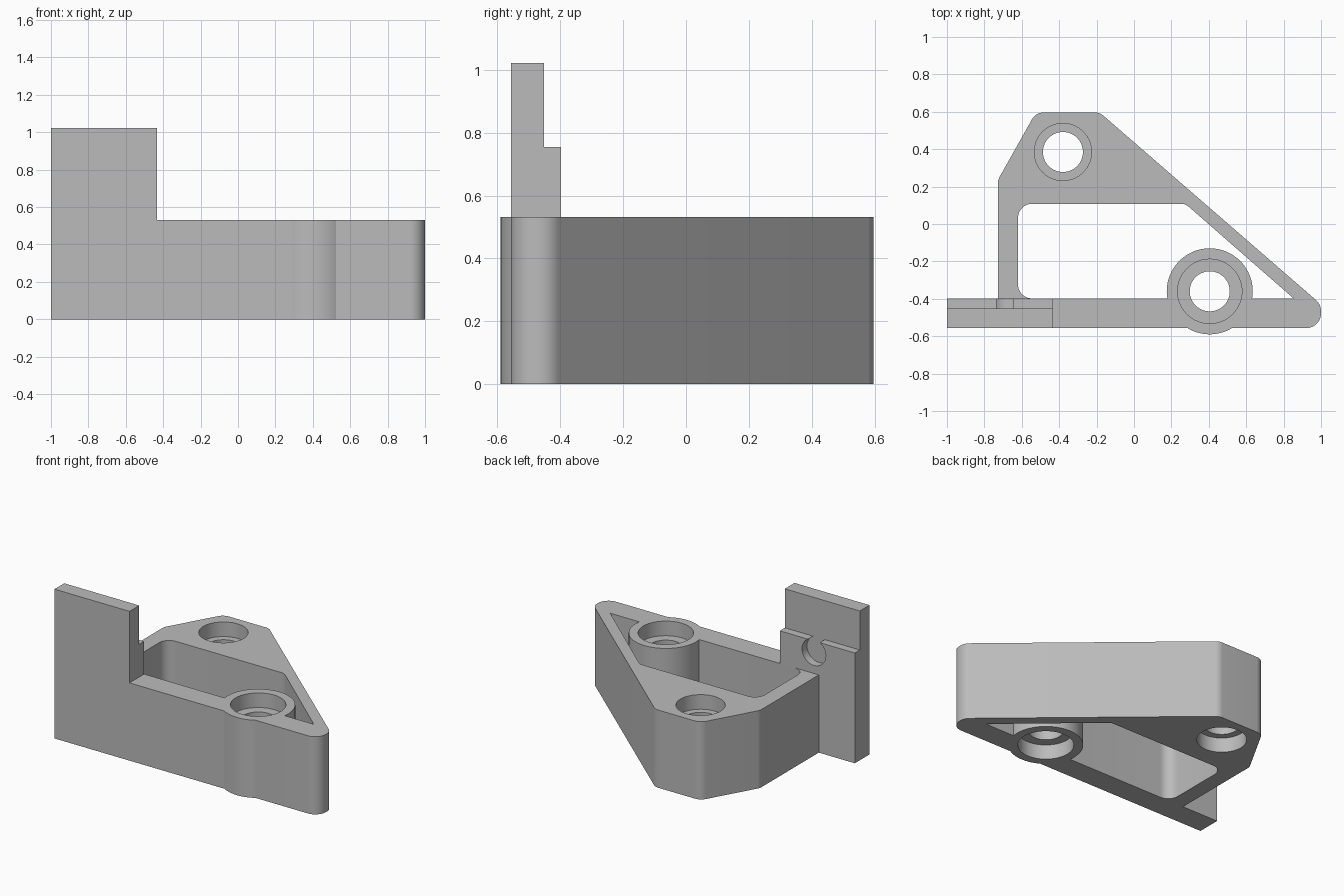
import bpy, bmesh, math
from mathutils import Vector, Matrix

cube = bpy.data.objects.get("Cube")
if cube:
    bpy.data.objects.remove(cube, do_unlink=True)

grey = bpy.data.materials.new("plain grey")
grey.use_nodes = True
grey.diffuse_color = (0.5, 0.5, 0.5, 1)
grey.node_tree.nodes["Principled BSDF"].inputs["Base Color"].default_value = (0.5, 0.5, 0.5, 1)

HEIGHT = 0.532
FRONT, BACK = -0.557, -0.398     # front bar
FRAME_HOLE = (-0.38, 0.385)
BOSS = (0.405, -0.36)


def rounded(corners, steps=10):
    """Outline from (x, y, radius) corners, with arcs at the corners."""
    out = []
    for i, (x, y, r) in enumerate(corners):
        p = Vector((x, y))
        if r == 0:
            out.append(p)
            continue
        a = (Vector(corners[i - 1][:2]) - p).normalized()
        b = (Vector(corners[(i + 1) % len(corners)][:2]) - p).normalized()
        half = a.angle(b) / 2
        centre = p + (a + b).normalized() * (r / math.sin(half))
        start = p + a * (r / math.tan(half)) - centre
        end = p + b * (r / math.tan(half)) - centre
        sweep = start.angle_signed(end)
        for k in range(steps + 1):
            out.append(centre + Matrix.Rotation(-sweep * k / steps, 2) @ start)
    return out


def prism(name, outline, low, high, place=lambda u, v, w: (u, v, w)):
    """Extrude an outline between two levels."""
    bm = bmesh.new()
    face = bm.faces.new([bm.verts.new(place(p[0], p[1], low)) for p in outline])
    shift = Vector(place(0, 0, high)) - Vector(place(0, 0, low))
    top = bmesh.ops.extrude_face_region(bm, geom=[face])
    bmesh.ops.translate(bm, vec=shift,
                        verts=[g for g in top["geom"] if isinstance(g, bmesh.types.BMVert)])
    bmesh.ops.recalc_face_normals(bm, faces=bm.faces)
    mesh = bpy.data.meshes.new(name)
    bm.to_mesh(mesh)
    bm.free()
    mesh.materials.append(grey)
    obj = bpy.data.objects.new(name, mesh)
    bpy.context.collection.objects.link(obj)
    return obj


def circle(centre, r, n=64):
    return [(centre[0] + r * math.cos(math.tau * i / n),
             centre[1] + r * math.sin(math.tau * i / n)) for i in range(n)]


def combine(obj, other, operation):
    """Apply a boolean and remove the helper."""
    other.hide_render = True
    mod = obj.modifiers.new(operation, "BOOLEAN")
    mod.operation, mod.solver, mod.object = operation, "EXACT", other
    bpy.context.view_layer.objects.active = obj
    bpy.ops.object.modifier_apply(modifier=mod.name)
    bpy.data.objects.remove(other, do_unlink=True)


def smooth(obj):
    bpy.ops.object.select_all(action="DESELECT")
    obj.select_set(True)
    bpy.context.view_layer.objects.active = obj
    bpy.ops.object.shade_smooth_by_angle(angle=math.radians(25))


# Triangular frame with its front bar
frame = prism("bracket_frame", rounded([
    (-1, FRONT, 0), (1, FRONT, 0.08), (1, -0.43, 0.08),
    (-0.183, 0.596, 0.07), (-0.525, 0.596, 0.07), (-0.727, 0.237, 0.07),
    (-0.727, BACK, 0), (-1, BACK, 0)]), 0, HEIGHT)

# Open window inside the frame
window = prism("window_cutter", rounded([
    (-0.62, BACK, 0.075), (0.853, BACK, 0), (0.275, 0.108, 0.06),
    (-0.62, 0.108, 0.075)]), -0.1, HEIGHT + 0.1)
combine(frame, window, "DIFFERENCE")

# Round bolt boss on the front bar
combine(frame, prism("bolt_boss", circle(BOSS, 0.23), 0, HEIGHT), "UNION")

# Bolt holes, counterbored from both ends
for centre, bore in ((FRAME_HOLE, 0.153), (BOSS, 0.172)):
    for r, low, high in ((0.107, -0.1, HEIGHT + 0.1),
                         (bore, -0.1, 0.1),
                         (bore, HEIGHT - 0.1, HEIGHT + 0.1)):
        combine(frame, prism("hole_cutter", circle(centre, r), low, high), "DIFFERENCE")
smooth(frame)

# Stepped upright plate above the left end of the bar
plate = prism("upright_plate", [
    (FRONT, HEIGHT), (BACK, HEIGHT), (BACK, 0.755), (-0.452, 0.755),
    (-0.452, 1.022), (FRONT, 1.022)], -1, -0.432, lambda u, v, w: (w, u, v))

# Round socket in the step, open at the top
socket = prism("socket_cutter", circle((-0.69, 0.677), 0.09), -0.452, -0.3,
               lambda u, v, w: (u, w, v))
combine(plate, socket, "DIFFERENCE")
smooth(plate)
